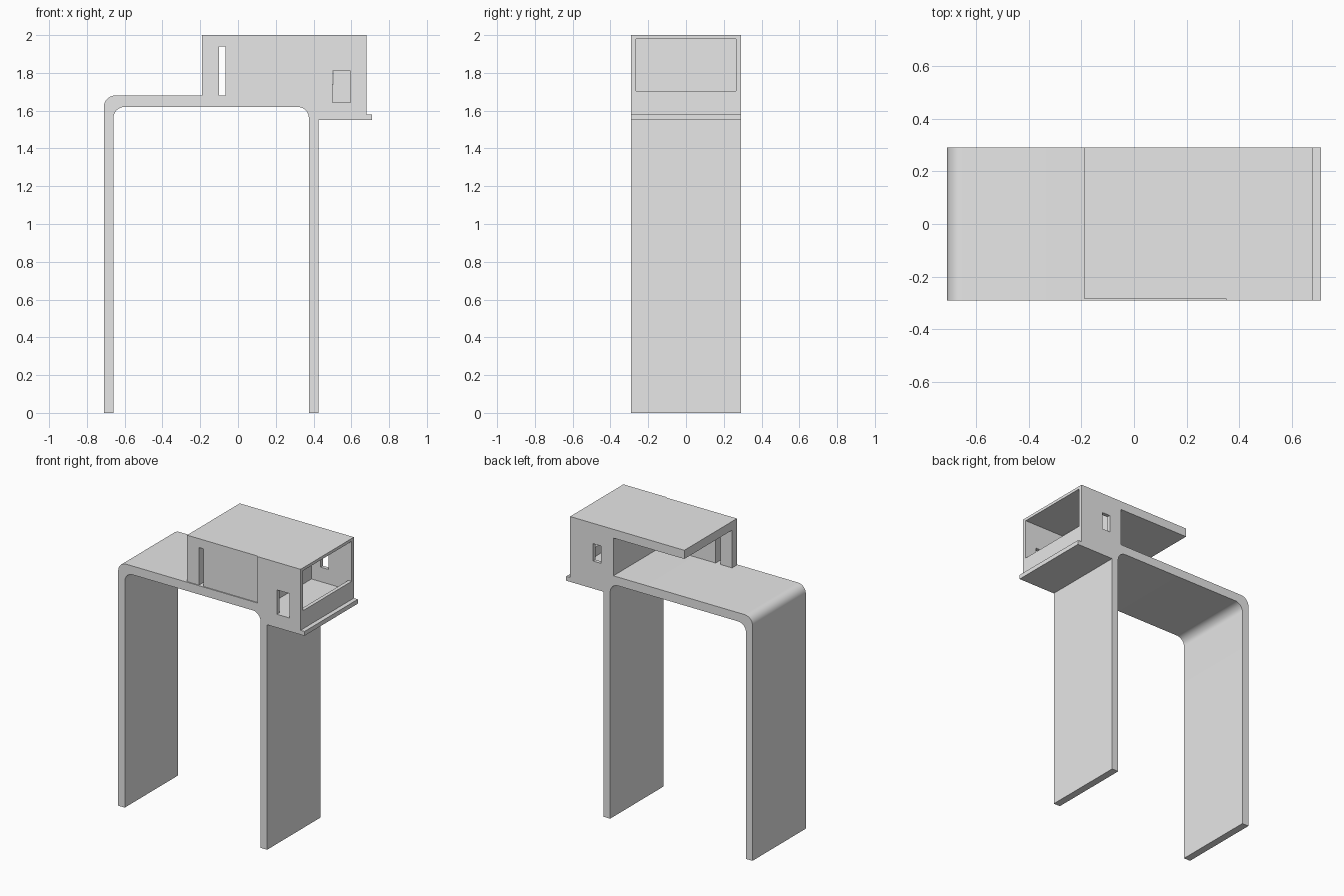
import bpy, bmesh, math
from mathutils import Vector

cube = bpy.data.objects.get("Cube")
if cube:
    bpy.data.objects.remove(cube, do_unlink=True)

concrete = bpy.data.materials.new("light_grey_concrete")
concrete.use_nodes = True
grey = (0.8, 0.8, 0.8, 1)
concrete.diffuse_color = grey
concrete.node_tree.nodes["Principled BSDF"].inputs["Base Color"].default_value = grey

HALF = 0.29          # half depth of the building
ROOF = 2.0
SPLIT = 0.35         # where the open gallery meets the closed room


def extrude(name, points, direction):
    """Solid made by sweeping a closed 3D outline along a vector."""
    bm = bmesh.new()
    face = bm.faces.new([bm.verts.new(p) for p in points])
    swept = bmesh.ops.extrude_face_region(bm, geom=[face])["geom"]
    verts = [v for v in swept if isinstance(v, bmesh.types.BMVert)]
    bmesh.ops.translate(bm, verts=verts, vec=Vector(direction))
    bmesh.ops.recalc_face_normals(bm, faces=bm.faces)
    mesh = bpy.data.meshes.new(name)
    bm.to_mesh(mesh)
    bm.free()
    obj = bpy.data.objects.new(name, mesh)
    bpy.context.collection.objects.link(obj)
    mesh.materials.append(concrete)
    return obj


def box(name, x, y, z):
    corners = [(x[0], y[0]), (x[1], y[0]), (x[1], y[1]), (x[0], y[1])]
    return extrude(name, [(a, b, z[0]) for a, b in corners], (0, 0, z[1] - z[0]))


def cut(target, name, x, y, z):
    """Subtract a hidden box from the target."""
    cutter = box(name, x, y, z)
    cutter.hide_render = True
    cutter.hide_viewport = True
    cutter.display_type = 'WIRE'
    mod = target.modifiers.new(name, 'BOOLEAN')
    mod.operation = 'DIFFERENCE'
    mod.solver = 'EXACT'
    mod.object = cutter


def arc(cx, cz, r, start, end, steps=10):
    angles = [math.radians(start + (end - start) * i / steps) for i in range(steps + 1)]
    return [(cx + r * math.cos(a), cz + r * math.sin(a)) for a in angles]


# Portal frame: two legs, rounded deck, room floor and outer ledge
profile = [(-0.71, 0)] + arc(-0.65, 1.62, 0.06, 180, 90)
profile += [(SPLIT, 1.68), (SPLIT, 1.64), (0.68, 1.64), (0.68, 1.58), (0.71, 1.58),
            (0.71, 1.55), (0.425, 1.55), (0.425, 0), (0.375, 0)]
profile += arc(0.315, 1.56, 0.06, 0, 90) + arc(-0.6, 1.56, 0.06, 90, 180) + [(-0.66, 0)]
frame = extrude("portal_frame", [(x, -HALF, z) for x, z in profile], (0, 2 * HALF, 0))
bpy.context.view_layer.objects.active = frame
frame.select_set(True)
bpy.ops.object.shade_smooth_by_angle(angle=math.radians(30))
frame.select_set(False)

# Closed room with a wide end opening and one window in each side wall
room = box("room", (SPLIT, 0.68), (-HALF, HALF), (1.64, ROOF))
cut(room, "room_cavity", (0.375, 0.655), (-0.265, 0.265), (1.6, 1.98))
cut(room, "end_opening", (0.6, 0.75), (-0.265, 0.265), (1.705, 1.98))
cut(room, "front_window", (0.5, 0.595), (-0.4, -0.2), (1.642, 1.81))
cut(room, "back_window", (0.445, 0.505), (0.2, 0.4), (1.74, 1.86))

# Open gallery: front wall and roof as one angled section, with a tall slot
section = [(-0.283, 1.68), (-0.23, 1.68), (-0.23, 1.94), (HALF, 1.94),
           (HALF, ROOF), (-0.283, ROOF)]
gallery = extrude("gallery_wall_and_roof", [(-0.19, y, z) for y, z in section],
                  (SPLIT + 0.19, 0, 0))
cut(gallery, "gallery_slot", (-0.1, -0.065), (-0.4, -0.2), (1.6, 1.939))
